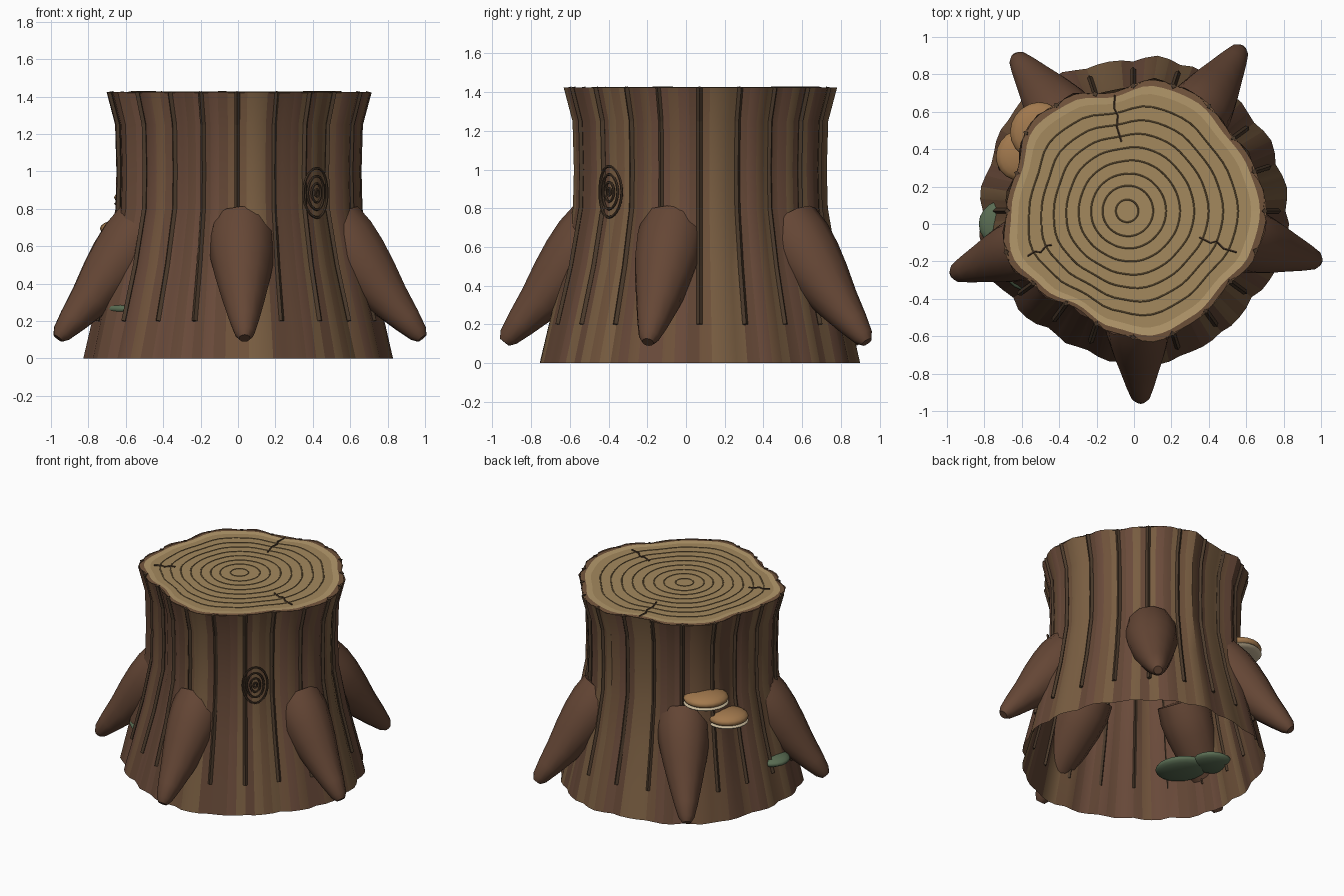
import bpy, bmesh, random
from math import sin, cos, pi, radians
from mathutils import Vector, Matrix

if "Cube" in bpy.data.objects:
    bpy.data.objects.remove(bpy.data.objects["Cube"])
random.seed(4)

CX, CY = -0.005, 0.07
TOP = 1.42
# lobed outline of the trunk, one radius every 20 degrees
LOBES = [.69, .668, .648, .685, .688, .625, .68, .70, .64,
         .66, .70, .64, .588, .64, .685, .655, .625, .675]
PROFILE = [(0, .815), (.2, .765), (.5, .69), (.8, .633), (1.0, .628), (1.25, .635), (1.425, .68)]


def mat(name, r, g, b):
    m = bpy.data.materials.new(name)
    m.diffuse_color = (r, g, b, 1)
    m.use_nodes = True
    m.node_tree.nodes["Principled BSDF"].inputs["Base Color"].default_value = m.diffuse_color
    return m


BARK = [mat("bark_a", .16, .085, .043), mat("bark_b", .125, .062, .036),
        mat("bark_c", .19, .11, .053), mat("bark_d", .145, .07, .043)]
DARK = mat("dark_crack", .07, .042, .024)
ROOT = mat("root_bark", .13, .062, .036)
EDGE = mat("bark_edge", .17, .09, .045)
SAP = mat("sapwood", .46, .32, .15)
WOOD = mat("heartwood", .37, .25, .11)
RING = mat("growth_ring", .24, .155, .068)
CAP = mat("fungus_cap", .36, .19, .075)
CREAM = mat("fungus_underside", .58, .48, .32)
MOSS = mat("moss", .10, .15, .085)


def lobe(a):
    t = (a / (2 * pi) * 18) % 18
    i = int(t)
    s = (1 - cos((t - i) * pi)) / 2
    return (LOBES[i % 18] * (1 - s) + LOBES[(i + 1) % 18] * s) / .66


def polar(a, r, z):
    return Vector((CX + r * cos(a), CY + r * sin(a), z))


def bark_radius(a, z):
    """Flared profile; the lobes fade towards the ground."""
    for (z0, r0), (z1, r1) in zip(PROFILE, PROFILE[1:]):
        if z <= z1:
            break
    return (r0 + (r1 - r0) * (z - z0) / (z1 - z0)) * lobe(a) ** min(1, .4 + .6 * z / .8)


def finish(name, bm, mats, smooth=None):
    me = bpy.data.meshes.new(name)
    bm.to_mesh(me)
    bm.free()
    for m in mats:
        me.materials.append(m)
    if smooth:
        for p in me.polygons:
            p.use_smooth = True
        me.set_sharp_from_angle(angle=radians(smooth))
    ob = bpy.data.objects.new(name, me)
    bpy.context.collection.objects.link(ob)
    return ob


def tube(bm, pts, radii, n=6, ref=Vector((0, 0, 1)), closed=False):
    """Sweep an n-sided ring along a path."""
    k = len(pts)
    rings = []
    for i, p in enumerate(pts):
        if closed:
            t = pts[(i + 1) % k] - pts[i - 1]
        else:
            t = pts[min(i + 1, k - 1)] - pts[max(i - 1, 0)]
        t.normalize()
        u = t.cross(ref).normalized()
        v = u.cross(t)
        rings.append([bm.verts.new(p + radii[i] * (u * cos(2 * pi * j / n) + v * sin(2 * pi * j / n)))
                      for j in range(n)])
    for i in range(k if closed else k - 1):
        a, b = rings[i], rings[(i + 1) % k]
        for j in range(n):
            bm.faces.new((a[j], a[(j + 1) % n], b[(j + 1) % n], b[j]))
    if not closed:
        bm.faces.new(rings[0])
        bm.faces.new(rings[-1])
    bmesh.ops.recalc_face_normals(bm, faces=bm.faces)


# trunk: open-bottomed shell with ridged, striped bark columns
N_CRACK, N = 20, 80
CRACK0 = radians(-90)
ridge = [-.012 + .02 * abs(sin((2 * pi * i / N - CRACK0) * N_CRACK / 2)) + random.uniform(-.006, .006)
         for i in range(N)]
bm = bmesh.new()
rows = []
for z, _ in PROFILE:
    rows.append([bm.verts.new(polar(2 * pi * i / N, bark_radius(2 * pi * i / N, z) + ridge[i], z))
                 for i in range(N)])
tint = [random.randrange(4) for _ in range(N)]
for a, b in zip(rows, rows[1:]):
    for i in range(N):
        j = (i + 1) % N
        bm.faces.new((a[i], a[j], b[j], b[i])).material_index = tint[i]
finish("trunk", bm, BARK, 30)

# bark cracks running down the trunk
bm = bmesh.new()
for c in range(N_CRACK):
    a = CRACK0 + 2 * pi * c / N_CRACK
    zs = [.2, .5, .8, 1.0, 1.25, 1.425]
    tube(bm, [polar(a, bark_radius(a, z) - .006, z) for z in zs], [.015] * 6, 4,
         Vector((cos(a), sin(a), 0)))
finish("bark_cracks", bm, [DARK])


# cut top: bark edge, pale sapwood, heartwood
def top_point(a, t, z):
    p = polar(a, .66 * t * lobe(a) ** (t * t), z)
    p.x -= .035 * (1 - t)
    return p


bm = bmesh.new()
rows = [[bm.verts.new(top_point(2 * pi * i / N, t, z)) for i in range(N)]
        for t, z in ((1.03, TOP), (.985, TOP + .004), (.925, TOP + .002), (.5, TOP + .002))]
for k in range(3):
    for i in range(N):
        j = (i + 1) % N
        bm.faces.new((rows[k][i], rows[k][j], rows[k + 1][j], rows[k + 1][i])).material_index = k
bm.faces.new(rows[3]).material_index = 2
finish("cut_top", bm, [EDGE, SAP, WOOD])

# growth rings, half sunk into the wood
bm = bmesh.new()
for r in (.06, .135, .20, .27, .34, .41, .48, .55):
    tube(bm, [top_point(2 * pi * i / 64, r / .66, TOP + .002) for i in range(64)], [.004] * 64, 4, closed=True)
finish("growth_rings", bm, [RING], 100)

# splits in the cut top
bm = bmesh.new()
for path in ([(-.10, .69), (-.105, .62), (-.085, .58), (-.09, .52), (-.065, .44)],
             [(.35, -.07), (.41, -.10), (.44, -.09), (.48, -.13), (.55, -.15)],
             [(-.57, -.17), (-.53, -.145), (-.50, -.15), (-.47, -.115), (-.44, -.11)]):
    tube(bm, [Vector((x, y, TOP + .004)) for x, y in path], [.006] * 5, 5)
finish("top_splits", bm, [DARK])

# five tapered roots leaning out of the trunk
ROOT_PATH = [(.53, .715, .168), (.595, .625, .18), (.67, .53, .17), (.75, .43, .147),
             (.845, .31, .113), (.94, .205, .08), (1.002, .135, .054), (1.024, .108, .03)]
for k in range(5):
    a = radians(-88 + 72 * k)
    bm = bmesh.new()
    tube(bm, [Vector((r * cos(a), .085 + r * sin(a), z)) for r, z, _ in ROOT_PATH],
         [p[2] for p in ROOT_PATH], 12)
    finish(f"root_{k + 1}", bm, [ROOT], 50)

# knot of nested oval rings
bm = bmesh.new()
ka = radians(-48)
side, out = Vector((-sin(ka), cos(ka), 0)), Vector((cos(ka), sin(ka), 0))
mid = Vector((.422, -.398, .885))
for s in (1, .68, .38, .14):
    pts = [mid + side * .085 * s * cos(t) + Vector((0, 0, .132 * s * sin(t))) - out * .012 * s * cos(t) ** 2
           for t in (2 * pi * i / 28 for i in range(28))]
    tube(bm, pts, [.007] * 28, 6, out, closed=True)
finish("knot", bm, [DARK], 60)


def blob(name, loc, size, material, turn=0):
    bm = bmesh.new()
    bmesh.ops.create_uvsphere(bm, u_segments=20, v_segments=10, radius=1,
                              matrix=Matrix.Translation(loc) @ Matrix.Rotation(radians(turn), 4, 'Z')
                              @ Matrix.Diagonal((*size, 1)))
    finish(name, bm, [material], 60)


# shelf fungi: domed cap over a pale underside
for i, (x, y, z, s) in enumerate([(-.515, .50, .845, .155), (-.605, .37, .68, .14)]):
    blob(f"fungus_cap_{i + 1}", (x, y, z + .015), (s * .93, s, .05), CAP, 145)
    blob(f"fungus_underside_{i + 1}", (x, y, z - .018), (s * .93, s, .025), CREAM, 145)

# moss pads near the ground
blob("moss_pad_1", (-.69, .0, .27), (.14, .13, .04), MOSS)
blob("moss_pad_2", (-.575, -.19, .265), (.15, .18, .045), MOSS, 25)
